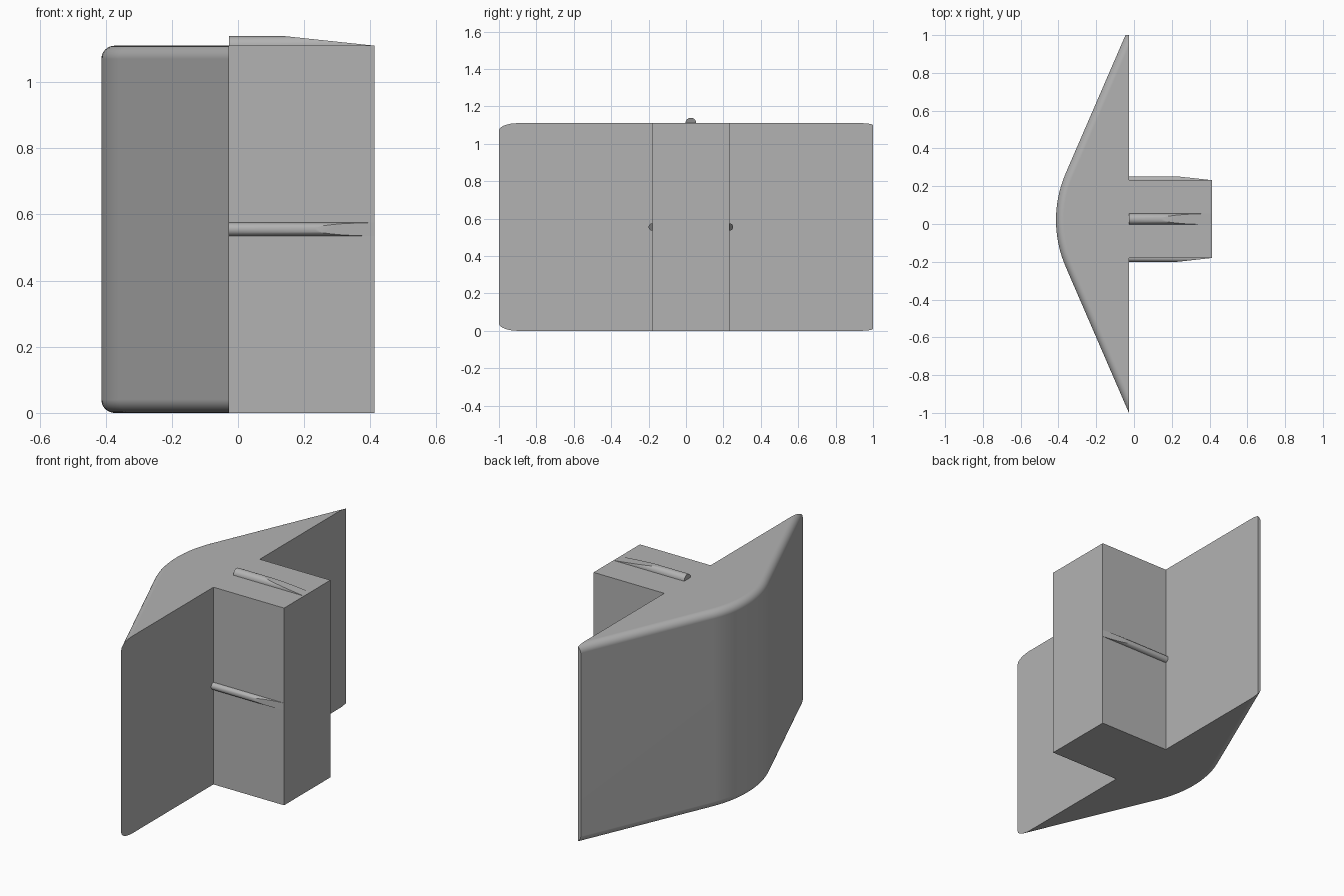
import bpy, bmesh, math
from mathutils import Vector, Matrix

cube = bpy.data.objects.get("Cube")
if cube:
    bpy.data.objects.remove(cube, do_unlink=True)

grey = bpy.data.materials.new("plain_grey")
grey.use_nodes = True
colour = (0.45, 0.45, 0.45, 1)
grey.diffuse_color = colour
grey.node_tree.nodes["Principled BSDF"].inputs["Base Color"].default_value = colour

HEIGHT, BACK, FRONT = 1.11, -0.027, 0.413
TIP = 1.0
BOX_LOW, BOX_HIGH = -0.18, 0.232


def finish(name, bm):
    bmesh.ops.remove_doubles(bm, verts=bm.verts, dist=1e-5)
    bmesh.ops.recalc_face_normals(bm, faces=bm.faces)
    mesh = bpy.data.meshes.new(name)
    bm.to_mesh(mesh)
    bm.free()
    obj = bpy.data.objects.new(name, mesh)
    bpy.context.collection.objects.link(obj)
    mesh.materials.append(grey)
    bpy.ops.object.select_all(action='DESELECT')
    obj.select_set(True)
    bpy.context.view_layer.objects.active = obj
    bpy.ops.object.shade_smooth_by_angle(angle=math.radians(28))
    return obj


# Wedge: an arc nose with tangent sides, filleted top and bottom
def wedge_outline(inset):
    slope, radius = math.radians(23.4), 0.622
    cx, cy = -0.413 + radius, 0.021
    r = radius - inset
    c, s = math.cos(slope), math.sin(slope)
    reach = (r + c * (BACK - cx)) / s
    high = min(TIP, cy + reach)
    tip_x = cx - (r - s * (high - cy)) / c
    points = [(BACK, high), (tip_x, high)]
    for i in range(17):
        a = slope * (1 - i / 8)
        points.append((cx - r * math.cos(a), cy + r * math.sin(a)))
    points.append((BACK, cy - reach))
    return points


fillet, steps = 0.04, 8
levels = []
for i in range(steps + 1):
    a = math.pi / 2 * i / steps
    levels.append((fillet * (1 - math.cos(a)), fillet * (1 - math.sin(a))))
levels += [(HEIGHT - z, d) for z, d in reversed(levels)]

bm = bmesh.new()
rings = [[bm.verts.new((x, y, z)) for x, y in wedge_outline(d)] for z, d in levels]
for lower, upper in zip(rings, rings[1:]):
    for i in range(len(lower) - 1):
        bm.faces.new((lower[i], lower[i + 1], upper[i + 1], upper[i]))
# flat back, caps
bm.faces.new([r[0] for r in rings] + [r[-1] for r in reversed(rings)])
bm.faces.new(rings[0])
bm.faces.new(rings[-1])
wedge = finish("wedge_body", bm)
wedge.modifiers.new("even_shading", 'WEIGHTED_NORMAL').keep_sharp = True

# Square block on the flat back
bm = bmesh.new()
bmesh.ops.create_cube(bm, size=1)
bmesh.ops.scale(bm, vec=(FRONT - BACK, BOX_HIGH - BOX_LOW, HEIGHT), verts=bm.verts)
bmesh.ops.translate(bm, vec=((FRONT + BACK) / 2, (BOX_LOW + BOX_HIGH) / 2, HEIGHT / 2),
                    verts=bm.verts)
finish("mounting_block", bm)


# Round ribs, planed down to the block surface at the free end
def rib(name, radius, taper_start, y, z, turn):
    bm = bmesh.new()
    length = FRONT - BACK
    along_x = Matrix.Rotation(math.pi / 2, 4, 'Y')
    place = Matrix.Translation(((FRONT + BACK) / 2, 0, 0))
    bmesh.ops.create_cone(bm, cap_ends=True, segments=32, radius1=radius, radius2=radius,
                          depth=length, matrix=place @ along_x)
    cuts = [((0, 0, 0), (0, 0, -1)),
            ((FRONT, 0, 0), (radius, 0, FRONT - taper_start))]
    for point, normal in cuts:
        cut = bmesh.ops.bisect_plane(bm, geom=bm.verts[:] + bm.edges[:] + bm.faces[:],
                                     plane_co=point, plane_no=Vector(normal).normalized(),
                                     clear_outer=True)
        edges = [e for e in cut["geom_cut"] if isinstance(e, bmesh.types.BMEdge)]
        bmesh.ops.holes_fill(bm, edges=edges)
    bm.transform(Matrix.Translation((0, y, z)) @ Matrix.Rotation(turn, 4, 'X'))
    finish(name, bm)


rib("top_rib", 0.029, 0.14, 0.026, HEIGHT, 0)
rib("front_rib", 0.02, 0.23, BOX_LOW, HEIGHT / 2, math.pi / 2)
rib("back_rib", 0.02, 0.23, BOX_HIGH, HEIGHT / 2, -math.pi / 2)
